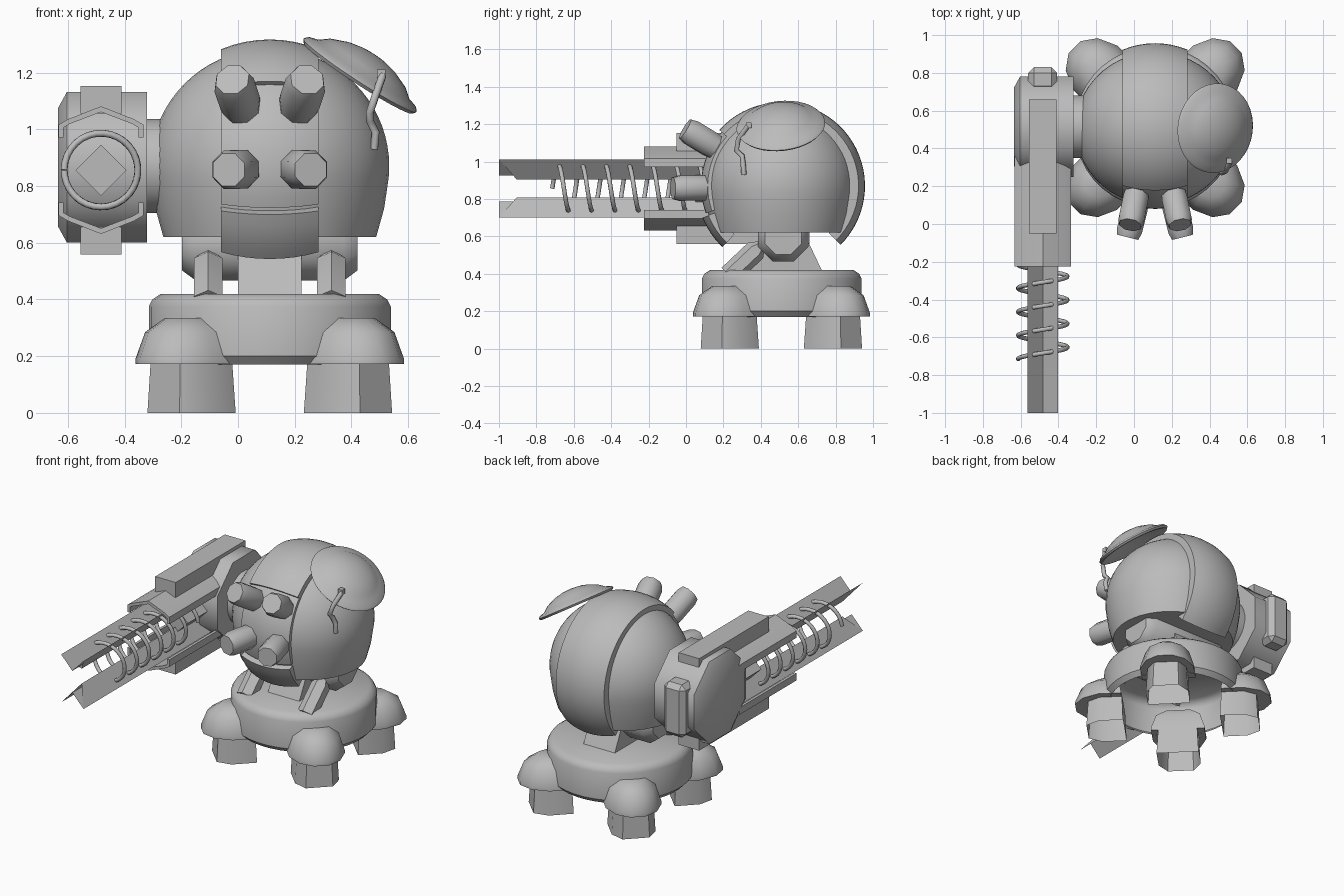
import bpy, bmesh, math
from mathutils import Vector, Matrix

if "Cube" in bpy.data.objects:
    bpy.data.objects.remove(bpy.data.objects["Cube"])

CX, CY, CZ = 0.112, 0.51, 0.87      # body centre
GX, GZ = -0.483, 0.856              # gun axis

grey = bpy.data.materials.new("plain grey")
grey.diffuse_color = (0.5, 0.5, 0.5, 1)
grey.use_nodes = True
grey.node_tree.nodes["Principled BSDF"].inputs["Base Color"].default_value = grey.diffuse_color


def finish(o, angle=35):
    o.data.materials.clear()
    o.data.materials.append(grey)
    bpy.ops.object.select_all(action='DESELECT')
    o.select_set(True)
    bpy.context.view_layer.objects.active = o
    bpy.ops.object.shade_smooth_by_angle(angle=math.radians(angle))
    return o


def loft(name, rings, cap=(True, True), closed=True, angle=35, bevel=0):
    """Skin a list of point rings, optionally capping the ends."""
    bm = bmesh.new()
    vs = [[bm.verts.new(p) for p in r] for r in rings]
    n = len(rings[0])
    for a, b in zip(vs, vs[1:]):
        for i in range(n if closed else n - 1):
            j = (i + 1) % n
            bm.faces.new((a[i], a[j], b[j], b[i]))
    for ring, on in zip((vs[0], vs[-1]), cap):
        if on:
            bm.faces.new(ring)
    bmesh.ops.remove_doubles(bm, verts=bm.verts, dist=1e-5)
    bmesh.ops.recalc_face_normals(bm, faces=bm.faces)
    if bevel:
        bmesh.ops.bevel(bm, geom=bm.edges[:], offset=bevel, segments=1, affect='EDGES')
    me = bpy.data.meshes.new(name)
    bm.to_mesh(me)
    bm.free()
    o = bpy.data.objects.new(name, me)
    bpy.context.collection.objects.link(o)
    return finish(o, angle)


def lathe(name, profile, n, mat, angle=35, cap=(True, True)):
    """Turn (radius, height) points around local z."""
    rings = [[mat @ Vector((r * math.cos(t), r * math.sin(t), z))
              for t in [math.tau * (i + 0.5) / n for i in range(n)]] for r, z in profile]
    return loft(name, rings, angle=angle, cap=cap)


def rod(name, a, b, profile, n, angle=35):
    """Turned part along the line a to b; profile is (radius, fraction)."""
    a, b = Vector(a), Vector(b)
    d = b - a
    mat = Matrix.Translation(a) @ d.to_track_quat('Z', 'Y').to_matrix().to_4x4()
    return lathe(name, [(r, f * d.length) for r, f in profile], n, mat, angle)


def box(name, x0, x1, y0, y1, z0, z1, bevel=0):
    ring = lambda y: [(x0, y, z0), (x1, y, z0), (x1, y, z1), (x0, y, z1)]
    return loft(name, [ring(y0), ring(y1)], bevel=bevel)


def wire(name, pts, radius):
    cu = bpy.data.curves.new(name, 'CURVE')
    cu.dimensions = '3D'
    cu.bevel_depth, cu.bevel_resolution, cu.use_fill_caps = radius, 2, True
    sp = cu.splines.new('POLY')
    sp.points.add(len(pts) - 1)
    for p, q in zip(sp.points, pts):
        p.co = (*q, 1)
    o = bpy.data.objects.new(name, cu)
    bpy.context.collection.objects.link(o)
    bpy.ops.object.select_all(action='DESELECT')
    o.select_set(True)
    bpy.context.view_layer.objects.active = o
    bpy.ops.object.convert(target='MESH')
    finish(bpy.context.view_layer.objects.active, 50)


def shell(name, r, thick, t0, t1, half=0.172):
    """Strip of a spherical shell; angle 0 is front, 90 is up."""
    us = [half * (i / 4 - 1) for i in range(9)]
    sect = [(u, math.sqrt(r * r - u * u)) for u in us]
    sect += [(u, math.sqrt((r - thick) ** 2 - u * u)) for u in reversed(us)]
    steps = max(4, int((t1 - t0) / 5))
    rings = []
    for k in range(steps + 1):
        t = math.radians(t0 + (t1 - t0) * k / steps)
        rings.append([(CX + u, CY - q * math.cos(t), CZ + q * math.sin(t)) for u, q in sect])
    loft(name, rings)


# Round body, cut flat underneath
prof = [(0.374, -0.25), (0.402, -0.15)]
prof += [(0.42 * math.cos(a), 0.415 * math.sin(a))
         for a in [math.radians(-10 + 100 * i / 20) for i in range(21)]]
lathe("body", prof, 48, Matrix.Translation((CX, CY - 0.004, CZ)) @ Matrix.Diagonal((1.005, 0.965, 1, 1)))

# Armour strips and face
shell("top_and_back_band", 0.447, 0.05, 42, 225)
shell("face_plate", 0.43, 0.04, -20, 44)
shell("jaw_plate", 0.455, 0.055, -46, -22)

# Four stubby eyes
for s, side in ((-1, "left"), (1, "right")):
    prof = [(0.062, 0), (0.073, 0.35), (0.073, 0.85), (0.062, 1)]
    rod(side + "_lower_eye", (CX + s * 0.085, 0.17, 0.86), (CX + s * 0.145, -0.07, 0.857), prof, 8, 55)
    rod(side + "_upper_eye", (CX + s * 0.09, 0.20, 1.05), (CX + s * 0.132, -0.005, 1.175), prof, 8, 55)

# Neck joint, block and struts
rod("neck_axle", (CX - 0.31, 0.52, 0.60), (CX + 0.31, 0.52, 0.60),
    [(0.105, 0), (0.145, 0.08), (0.145, 0.92), (0.105, 1)], 8, 50)
rect = lambda y0, y1, z: [(CX - 0.112, y0, z), (CX + 0.112, y0, z), (CX + 0.112, y1, z), (CX - 0.112, y1, z)]
loft("neck_block", [rect(0.30, 0.73, 0.41), rect(0.40, 0.64, 0.60)])
for s, side in ((-1, "left"), (1, "right")):
    x = CX + s * 0.217
    rod(side + "_neck_strut", (x, 0.23, 0.39), (x, 0.42, 0.57), [(0.058, 0), (0.058, 0.75), (0.008, 1)], 6)

# Round base, open underneath
lathe("base", [(0.40, 0.17), (0.428, 0.20), (0.428, 0.375), (0.415, 0.40), (0.385, 0.42)], 40,
      Matrix.Translation((CX, CY + 0.002, 0)), cap=(False, True))


# Four diagonal feet with domed caps: outlines in (outward, sideways) distances
def outline(half_pts):
    return half_pts + [(u, -v) for u, v in reversed(half_pts)]


foot = outline([(0.30, 0.13), (0.45, 0.13), (0.53, 0.08)])
cap_shape = outline([(0.31, 0.165), (0.45, 0.165), (0.55, 0.12), (0.603, 0.045)])
for sx in (-1, 1):
    for sy in (-1, 1):
        name = ("front_" if sy < 0 else "back_") + ("left" if sx < 0 else "right")

        def ring(shape, k, z, mid):
            pts = [(mid + (u - mid) * k, v * k) for u, v in shape]
            h = math.sqrt(0.5)
            return [(CX + sx * (u + v) * h, CY + sy * (u - v) * h, z) for u, v in pts]
        loft(name + "_foot", [ring(foot, 1, 0, 0.40), ring(foot, 0.92, 0.19, 0.40)],
             cap=(False, True), angle=50)
        loft(name + "_foot_cap", [ring(cap_shape, k, z, 0.40) for k, z in
                                  ((1, 0.172), (1, 0.19), (0.82, 0.285), (0.45, 0.335))], angle=50)

# Tilted dish hat with a bent wire
tilt = Matrix.Translation((0.43, 0.507, 1.19)) @ Matrix.Rotation(math.radians(33), 4, 'Y') \
    @ Matrix.Rotation(math.radians(5), 4, 'X')
lathe("hat_dish", [(0.0, 0.055), (0.12, 0.035), (0.215, -0.012), (0.228, -0.012), (0.238, 0.0),
                   (0.228, 0.012), (0.195, 0.022), (0.16, 0.05), (0.10, 0.075), (0.05, 0.086), (0.0, 0.09)],
      36, tilt)
wire("hat_wire", [(0.51, 0.33, 1.19), (0.485, 0.28, 1.12), (0.465, 0.27, 1.06), (0.465, 0.30, 1.03),
                  (0.485, 0.305, 0.99), (0.48, 0.31, 0.93)], 0.014)
box("hat_clip", 0.49, 0.52, 0.32, 0.35, 1.18, 1.21)

# Shoulder and eight-sided gun housing on a sideways axis
rod("shoulder_disc", (-0.34, 0.515, CZ), (-0.2, 0.515, CZ), [(0.167, 0), (0.167, 1)], 24)
rod("gun_housing", (-0.32, 0.515, 0.866), (-0.635, 0.515, 0.866),
    [(0.287, 0), (0.287, 0.9), (0.225, 1)], 8, 50)
box("gun_back_block", -0.56, -0.407, 0.70, 0.83, 0.69, 1.03, 0.03)

# Diamond core
rod("gun_core", (GX, 0.4, GZ), (GX, 0.05, GZ), [(0.09, 0), (0.09, 1)], 4).matrix_world = (
    Matrix.Translation((GX, 0, GZ)) @ Matrix.Rotation(math.radians(45), 4, 'Y')
    @ Matrix.Translation((-GX, 0, -GZ)))

# Mirrored top and bottom: cover, ridge and V rail
roof = [(-0.15, 0.115), (-0.15, 0.16), (-0.115, 0.18), (0, 0.225), (0.115, 0.18), (0.15, 0.16), (0.15, 0.115),
        (0.132, 0.115), (0.132, 0.15), (0.11, 0.163), (0, 0.205), (-0.11, 0.163), (-0.132, 0.15), (-0.132, 0.115)]
for s, side in ((1, "upper"), (-1, "lower")):
    loft(side + "_gun_cover", [[(GX + x, y, GZ + s * z) for x, z in roof] for y in (-0.225, 0.36)])
    z0, z1 = sorted((GZ + s * 0.20, GZ + s * 0.297))
    box(side + "_gun_ridge", GX - 0.073, GX + 0.073, -0.05, 0.66, z0, z1)
    rail = [[(GX + x, y + (0.095 if z < 0.06 and y < 0 else 0), GZ + s * z)
             for x, z in ((-0.08, 0.155), (0, 0.048), (0.08, 0.155), (0, 0.07))] for y in (-1.0, 0.36)]
    loft(side + "_gun_rail", rail, cap=(False, False))

# Coil spring around the rails
turns = 6.5
wire("gun_coil", [(GX - 0.13 * math.cos(math.tau * turns * i / 200),
                   -0.715 + 0.125 * turns * i / 200,
                   GZ + 0.13 * math.sin(math.tau * turns * i / 200)) for i in range(201)], 0.012)
